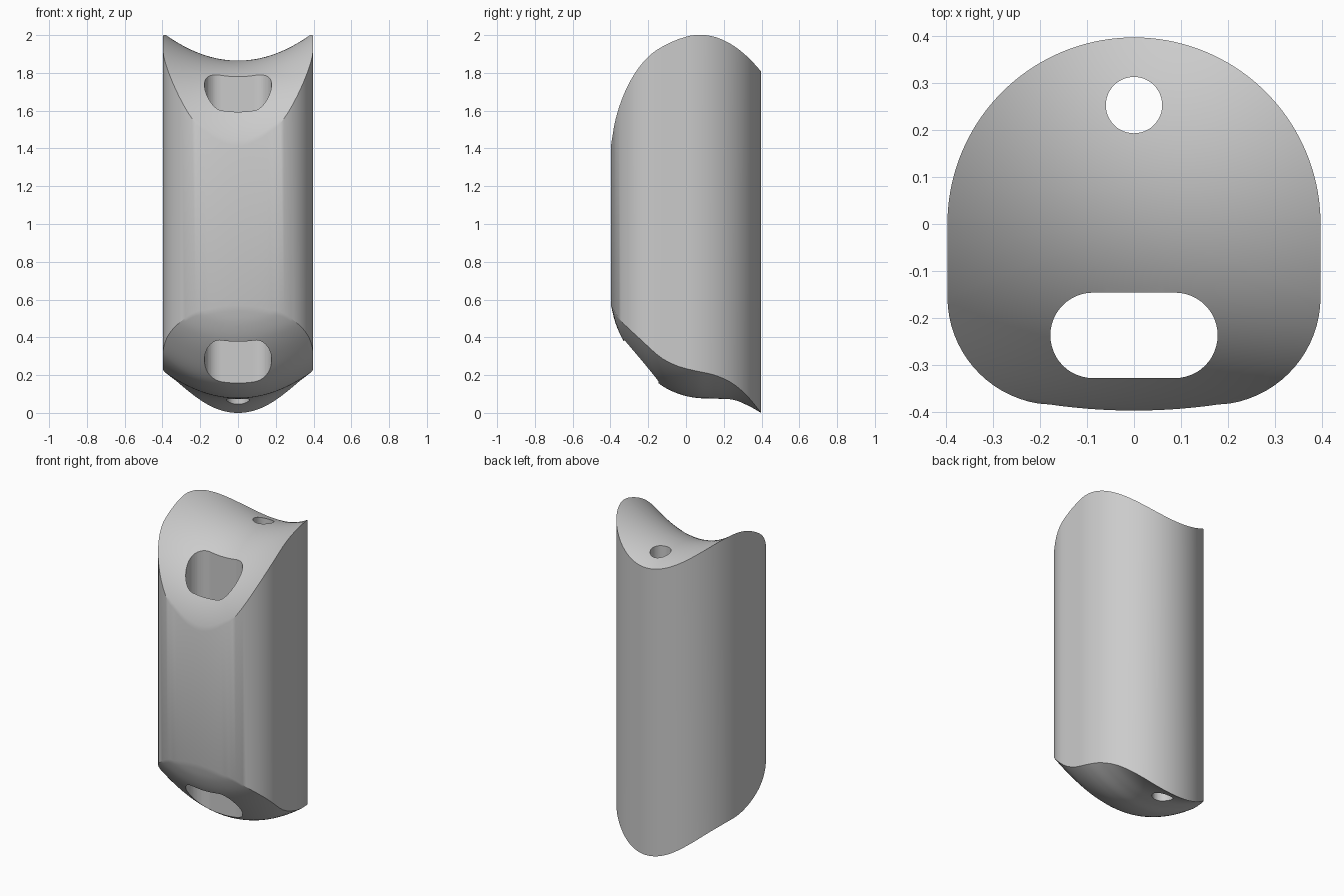
import bpy, bmesh
from math import sin, cos, pi, sqrt

if "Cube" in bpy.data.objects:
    bpy.data.objects.remove(bpy.data.objects["Cube"])

HALF = 0.397


def outline():
    """Right half from back to front, then mirrored: a D-shaped section."""
    pts = [(HALF * sin(i * pi / 72), HALF * cos(i * pi / 72)) for i in range(37)]
    pts += [(HALF, y) for y in (-0.04, -0.08, -0.12)]
    sweep = pi / 2 - 0.165
    pts += [(0.167 + 0.23 * cos(i * sweep / 16), -0.155 - 0.23 * sin(i * sweep / 16))
            for i in range(17)]
    for i in range(1, 9):
        a = 0.165 * (1 - i / 8)
        pts.append((1.245 * sin(a), -HALF + 1.245 * (1 - cos(a))))
    return pts + [(-x, y) for x, y in pts[-2:0:-1]]


def top_z(x, y):
    # saddle: domed front to back, dished side to side
    d = y - 0.15
    return 1.865 - 0.557 + sqrt(0.557 ** 2 - d * d) + 0.147 * (x / HALF) ** 2


# centre-line profile of the underside (y, z)
LOW = [(-0.42, 0.68), (-0.397, 0.57), (-0.375, 0.48), (-0.33, 0.38), (-0.24, 0.255),
       (-0.145, 0.157), (-0.05, 0.105), (0.05, 0.08), (0.15, 0.076),
       (0.24, 0.068), (0.32, 0.043), (0.397, 0.0), (0.45, -0.035)]


def bottom_z(x, y):
    i = next(k for k in range(1, len(LOW) - 2) if y <= LOW[k + 1][0] + 1e-4)
    (ya, za), (y0, z0), (y1, z1), (yb, zb) = LOW[i - 1:i + 3]
    h = y1 - y0
    m0, m1 = (z1 - za) / (y1 - ya) * h, (zb - z0) / (yb - y0) * h
    t = (y - y0) / h
    z = ((2 * t**3 - 3 * t**2 + 1) * z0 + (t**3 - 2 * t**2 + t) * m0
         + (3 * t**2 - 2 * t**3) * z1 + (t**3 - t**2) * m1)
    return max(0, z) + 0.145 * (x / HALF) ** 2


def make_object(name, bm):
    bmesh.ops.recalc_face_normals(bm, faces=bm.faces[:])
    me = bpy.data.meshes.new(name)
    bm.to_mesh(me)
    bm.free()
    ob = bpy.data.objects.new(name, me)
    bpy.context.collection.objects.link(ob)
    return ob


def sculpted_block():
    bm = bmesh.new()
    rim = outline()
    n, rings = len(rim), 30
    edges = []
    for surf in (top_z, bottom_z):
        centre = bm.verts.new((0, 0, surf(0, 0)))
        prev = None
        for r in range(1, rings + 1):
            f = sin(r / rings * pi / 2) * 0.5 + 0.5 * r / rings
            ring = [bm.verts.new((x * f, y * f, surf(x * f, y * f))) for x, y in rim]
            for i in range(n):
                j = (i + 1) % n
                if prev:
                    bm.faces.new((prev[i], prev[j], ring[j], ring[i]))
                else:
                    bm.faces.new((centre, ring[j], ring[i]))
            prev = ring
        edges.append(prev)
    up, lo = edges
    for i in range(n):
        j = (i + 1) % n
        bm.faces.new((lo[i], lo[j], up[j], up[i]))
    bmesh.ops.triangulate(bm, faces=[f for f in bm.faces if abs(f.calc_area()) < 0.02])
    return make_object("sculpted_block", bm)


def cutter(name, y, radius, half_flat):
    """Vertical prism with rounded ends; half_flat = 0 gives a cylinder."""
    bm = bmesh.new()
    pts = []
    for side, start in ((1, -pi / 2), (-1, pi / 2)):
        for i in range(25 if half_flat else 24):
            a = start + i * pi / 24
            pts.append((side * half_flat + radius * cos(a), y + radius * sin(a)))
    lo, up = ([bm.verts.new((px, py, z)) for px, py in pts] for z in (-0.5, 2.5))
    bm.faces.new(lo)
    bm.faces.new(up)
    for i in range(len(pts)):
        j = (i + 1) % len(pts)
        bm.faces.new((lo[i], lo[j], up[j], up[i]))
    ob = make_object(name, bm)
    ob.hide_render = True
    return ob


# body with a round hole at the back and a slot at the front
body = sculpted_block()
cutters = [cutter("round_hole_cutter", 0.253, 0.06, 0),
           cutter("slot_cutter", -0.237, 0.091, 0.087)]
bpy.context.view_layer.objects.active = body
body.select_set(True)
for c in cutters:
    mod = body.modifiers.new("hole", 'BOOLEAN')
    mod.operation, mod.solver, mod.object = 'DIFFERENCE', 'EXACT', c
    bpy.ops.object.modifier_apply(modifier=mod.name)
for c in cutters:
    bpy.data.objects.remove(c)
bpy.ops.object.select_all(action='DESELECT')
body.select_set(True)
bpy.ops.object.shade_smooth_by_angle(angle=0.5)
